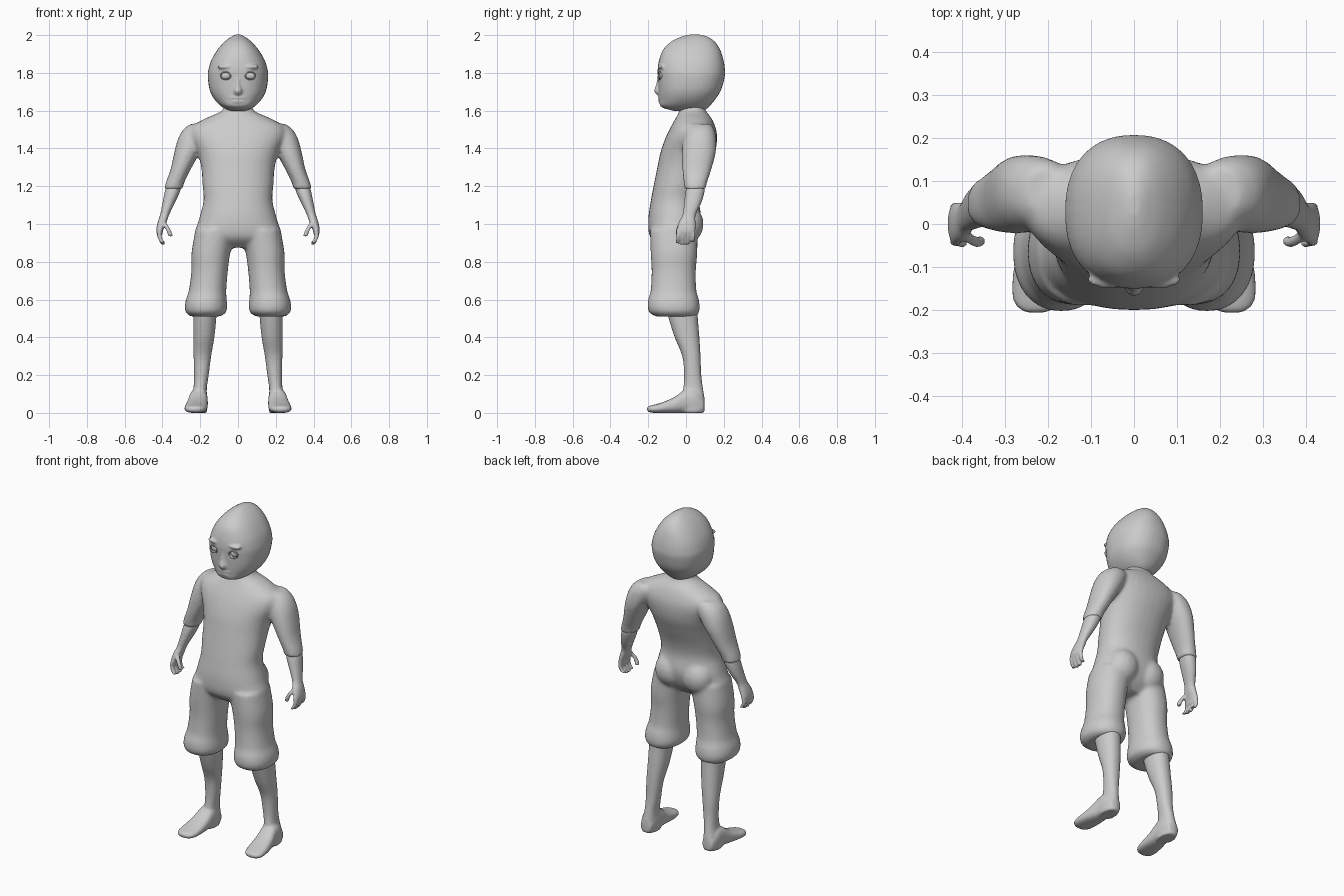
import bpy, bmesh
from math import cos, sin, pi
from mathutils import Vector, Matrix


def spow(v, p):
    return abs(v) ** p * (1 if v >= 0 else -1)


def loft(bm, rings, axis='z', s=1, power=2.2, n=32, steps=5):
    """Closed skin through rings (height, x0, x1, v0, v1), spline-smoothed along its length."""
    fine = []
    for i in range(len(rings) - 1):
        p = [rings[max(0, min(len(rings) - 1, i + k))] for k in (-1, 0, 1, 2)]
        for j in range(steps):
            t = j / steps
            fine.append([0.5 * (2 * b + (c - a) * t + (2 * a - 5 * b + 4 * c - d) * t * t
                                + (3 * b - a - 3 * c + d) * t ** 3) for a, b, c, d in zip(*p)])
    fine.append(rings[-1])
    loops = []
    for h, x0, x1, v0, v1 in fine:
        loop = []
        for k in range(n):
            a = 2 * pi * k / n
            x = s * ((x0 + x1) / 2 + (x1 - x0) / 2 * spow(cos(a), 2 / power))
            v = (v0 + v1) / 2 + (v1 - v0) / 2 * spow(sin(a), 2 / power)
            loop.append(bm.verts.new((x, v, h) if axis == 'z' else (x, h, v)))
        loops.append(loop)
    for a, b in zip(loops, loops[1:]):
        for k in range(n):
            bm.faces.new((a[k], a[(k + 1) % n], b[(k + 1) % n], b[k]))
    bm.faces.new(loops[0])
    bm.faces.new(loops[-1])


def tube(bm, pts, r):
    loft(bm, [(z, x - r, x + r, y - r, y + r) for x, y, z in pts], power=2, n=12)


def blob(bm, c, size):
    m = Matrix.Translation(Vector(c)) @ Matrix.Diagonal((*size, 1))
    bmesh.ops.create_uvsphere(bm, u_segments=24, v_segments=14, radius=1, matrix=m)


def finish(bm, name, voxel=None, smooth=5, mirror=False):
    bmesh.ops.recalc_face_normals(bm, faces=bm.faces)
    me = bpy.data.meshes.new(name)
    bm.to_mesh(me)
    bm.free()
    for f in me.polygons:
        f.use_smooth = True
    ob = bpy.data.objects.new(name, me)
    bpy.context.collection.objects.link(ob)
    if voxel:
        r = ob.modifiers.new("fuse", 'REMESH')
        r.mode, r.voxel_size, r.use_smooth_shade = 'VOXEL', voxel, True
        m = ob.modifiers.new("soften", 'SMOOTH')
        m.factor, m.iterations = 0.5, smooth
    if mirror:
        m = ob.modifiers.new("mirror", 'MIRROR')
        m.use_mirror_merge = False
    return ob


# Torso, trouser legs and sleeves fused into one skin
bm = bmesh.new()
loft(bm, [(.875, -.1, .1, -.13, 0), (.93, -.225, .225, -.19, .05), (1.02, -.208, .208, -.2, .08),
          (1.12, -.183, .183, -.187, .07), (1.2, -.187, .187, -.172, .085),
          (1.3, -.195, .195, -.152, .125), (1.38, -.215, .215, -.135, .155),
          (1.46, -.25, .25, -.107, .165), (1.515, -.245, .245, -.08, .155),
          (1.56, -.17, .17, -.055, .135), (1.6, -.085, .085, -.035, .105), (1.65, -.07, .07, -.025, .09)])
for s in (1, -1):
    loft(bm, [(.97, .01, .225, -.19, .06), (.85, .04, .246, -.187, .06), (.75, .054, .247, -.182, .052),
              (.65, .062, .26, -.187, .055), (.6, .06, .276, -.2, .068), (.56, .057, .282, -.203, .073),
              (.53, .065, .275, -.193, .068), (.51, .095, .25, -.16, .052)], s=s)
    loft(bm, [(1.53, .16, .25, .02, .13), (1.5, .14, .29, 0, .15), (1.45, .16, .318, -.015, .16),
              (1.38, .2, .337, -.022, .158), (1.29, .25, .357, -.02, .135),
              (1.22, .284, .382, -.012, .112), (1.185, .294, .39, -.01, .106)], s=s)
    blob(bm, (s * .09, .01, 1.0), (.095, .083, .1))
finish(bm, "body_clothing", .011, 6)

# Forearm, palm, fingers and thumb
bm = bmesh.new()
loft(bm, [(1.22, .297, .375, .01, .1), (1.17, .308, .388, -.003, .098), (1.11, .335, .4, -.01, .08),
          (1.05, .364, .412, -.018, .052), (1.01, .378, .425, -.038, .05),
          (.97, .395, .433, -.048, .05), (.945, .4, .43, -.045, .045)])
for i, tip in enumerate((.898, .89, .892, .905)):
    y = -.04 + i * .026
    tube(bm, [(.412, y, .97), (.417, y, .94), (.408, y - .002, .915), (.396, y - .004, tip)], .0115)
tube(bm, [(.398, -.02, 1.015), (.378, -.036, .985), (.365, -.042, .96), (.357, -.04, .935)], .0125)
finish(bm, "forearm_and_hand", .006, 3, True)

# Lower leg with bare foot
bm = bmesh.new()
loft(bm, [(.57, .11, .236, -.11, .06), (.5, .115, .237, -.092, .063), (.4, .125, .236, -.06, .071),
          (.3, .142, .235, -.02, .077), (.2, .155, .233, -.01, .081), (.13, .165, .236, -.015, .09),
          (.07, .163, .25, -.03, .099), (.02, .163, .255, -.04, .1), (0, .165, .25, -.03, .095)])
loft(bm, [(.095, .175, .24, 0, .07), (.05, .162, .255, 0, .12), (0, .16, .26, 0, .125),
          (-.06, .16, .272, -.001, .085), (-.12, .162, .282, -.001, .058),
          (-.17, .17, .283, 0, .043), (-.195, .185, .27, .004, .037), (-.207, .205, .25, .01, .03)],
     axis='y', power=2.5)
finish(bm, "lower_leg_and_foot", .008, 4, True)

# Head with brow, nose, lips and ear-less egg shape
bm = bmesh.new()
loft(bm, [(1.598, -.04, .04, -.06, .09), (1.62, -.085, .085, -.132, .122), (1.66, -.125, .125, -.14, .155),
          (1.71, -.15, .15, -.145, .186), (1.78, -.16, .16, -.149, .205), (1.82, -.156, .156, -.15, .206),
          (1.87, -.14, .14, -.142, .198), (1.925, -.107, .107, -.12, .18),
          (1.968, -.068, .068, -.075, .15), (1.993, -.033, .033, -.02, .11), (2.003, -.012, .012, .02, .07)],
     power=2.3, n=40)
loft(bm, [(1.79, -.009, .009, -.15, -.12), (1.74, -.012, .012, -.158, -.12),
          (1.705, -.022, .022, -.169, -.12), (1.685, -.018, .018, -.156, -.12)], power=2, n=16)
for s in (1, -1):
    blob(bm, (s * .06, -.128, 1.832), (.05, .022, .012))
blob(bm, (0, -.128, 1.668), (.05, .021, .007))
blob(bm, (0, -.128, 1.65), (.04, .02, .008))
head = finish(bm, "head", .007, 3)

# Eye sockets cut into the head
bm = bmesh.new()
for s in (1, -1):
    blob(bm, (s * .065, -.142, 1.785), (.027, .025, .019))
sockets = finish(bm, "eye_socket_cutter")
sockets.hide_render = True
sockets.hide_viewport = True
cut = head.modifiers.new("sockets", 'BOOLEAN')
cut.operation, cut.object = 'DIFFERENCE', sockets

# Eyeballs and eyelid rims
bm = bmesh.new()
blob(bm, (.065, -.125, 1.785), (.027, .012, .019))
finish(bm, "eyeball", mirror=True)
bpy.ops.mesh.primitive_torus_add(major_radius=1, minor_radius=.16, major_segments=28, minor_segments=8)
rim = bpy.context.object
rim.name = "eyelid_rim"
rim.data.transform(Matrix.Translation((.065, -.14, 1.785)) @ Matrix.Rotation(.12, 4, 'Z')
                   @ Matrix.Diagonal((.027, .03, .02, 1)) @ Matrix.Rotation(pi / 2, 4, 'X'))
bpy.ops.object.shade_smooth()
rim.modifiers.new("mirror", 'MIRROR').use_mirror_merge = False
